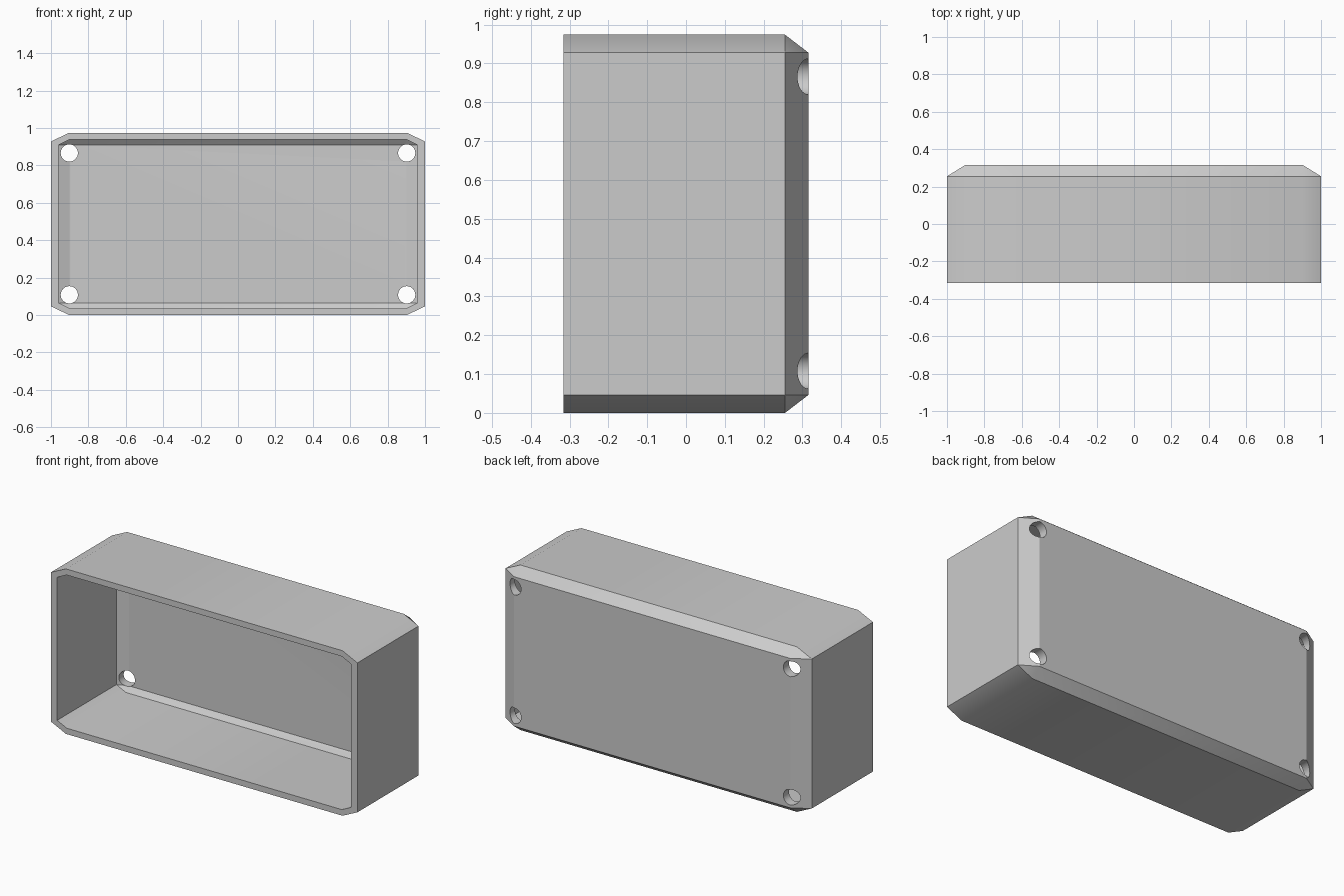
import bpy
import bmesh
import math
from mathutils import Matrix, Vector

HEIGHT = 0.974
MID_Z = HEIGHT / 2

default = bpy.data.objects.get("Cube")
if default:
    bpy.data.objects.remove(default, do_unlink=True)

grey = bpy.data.materials.new("light_grey")
grey.use_nodes = True
grey.diffuse_color = (0.6, 0.6, 0.6, 1)
grey.node_tree.nodes["Principled BSDF"].inputs["Base Color"].default_value = (0.6, 0.6, 0.6, 1)


def make_object(name, bm):
    bmesh.ops.recalc_face_normals(bm, faces=bm.faces)
    mesh = bpy.data.meshes.new(name)
    bm.to_mesh(mesh)
    bm.free()
    mesh.materials.append(grey)
    obj = bpy.data.objects.new(name, mesh)
    bpy.context.collection.objects.link(obj)
    return obj


def chamfered_block(name, half_x, half_z, cut_x, cut_z, front, shoulder, back):
    """Block with clipped corners and a bevel towards its back face."""
    bm = bmesh.new()
    in_x, in_z = half_x - cut_x, half_z - cut_z
    for sx in (-1, 1):
        for sz in (-1, 1):
            for y in (front, shoulder):
                bm.verts.new((sx * half_x, y, MID_Z + sz * in_z))
                bm.verts.new((sx * in_x, y, MID_Z + sz * half_z))
            bm.verts.new((sx * in_x, back, MID_Z + sz * in_z))
    bmesh.ops.convex_hull(bm, input=bm.verts)
    bmesh.ops.dissolve_limit(bm, angle_limit=math.radians(1), verts=bm.verts, edges=bm.edges)
    return make_object(name, bm)


# Outer shell and the hollow inside it
case = chamfered_block("case", 1.0, MID_Z, 0.097, 0.046, -0.315, 0.255, 0.315)
cavity = chamfered_block("cavity_cutter", 0.96, MID_Z - 0.035, 0.062, 0.03, -0.5, 0.237, 0.262)

# Four screw holes through the back
bm = bmesh.new()
for sx in (-1, 1):
    for sz in (-1, 1):
        place = Matrix.Translation(Vector((sx * 0.902, 0.25, MID_Z + sz * 0.379)))
        bmesh.ops.create_cone(bm, cap_ends=True, segments=32, radius1=0.046, radius2=0.046,
                              depth=0.3, matrix=place @ Matrix.Rotation(math.pi / 2, 4, "X"))
holes = make_object("screw_hole_cutter", bm)

# Cut the shell
bpy.ops.object.select_all(action="DESELECT")
bpy.context.view_layer.objects.active = case
case.select_set(True)
for cutter in (cavity, holes):
    cutter.hide_render = True
    mod = case.modifiers.new(cutter.name, "BOOLEAN")
    mod.operation = "DIFFERENCE"
    mod.solver = "EXACT"
    mod.object = cutter
    bpy.ops.object.modifier_apply(modifier=mod.name)
    bpy.data.objects.remove(cutter, do_unlink=True)

bpy.ops.object.shade_smooth_by_angle(angle=math.radians(30))
